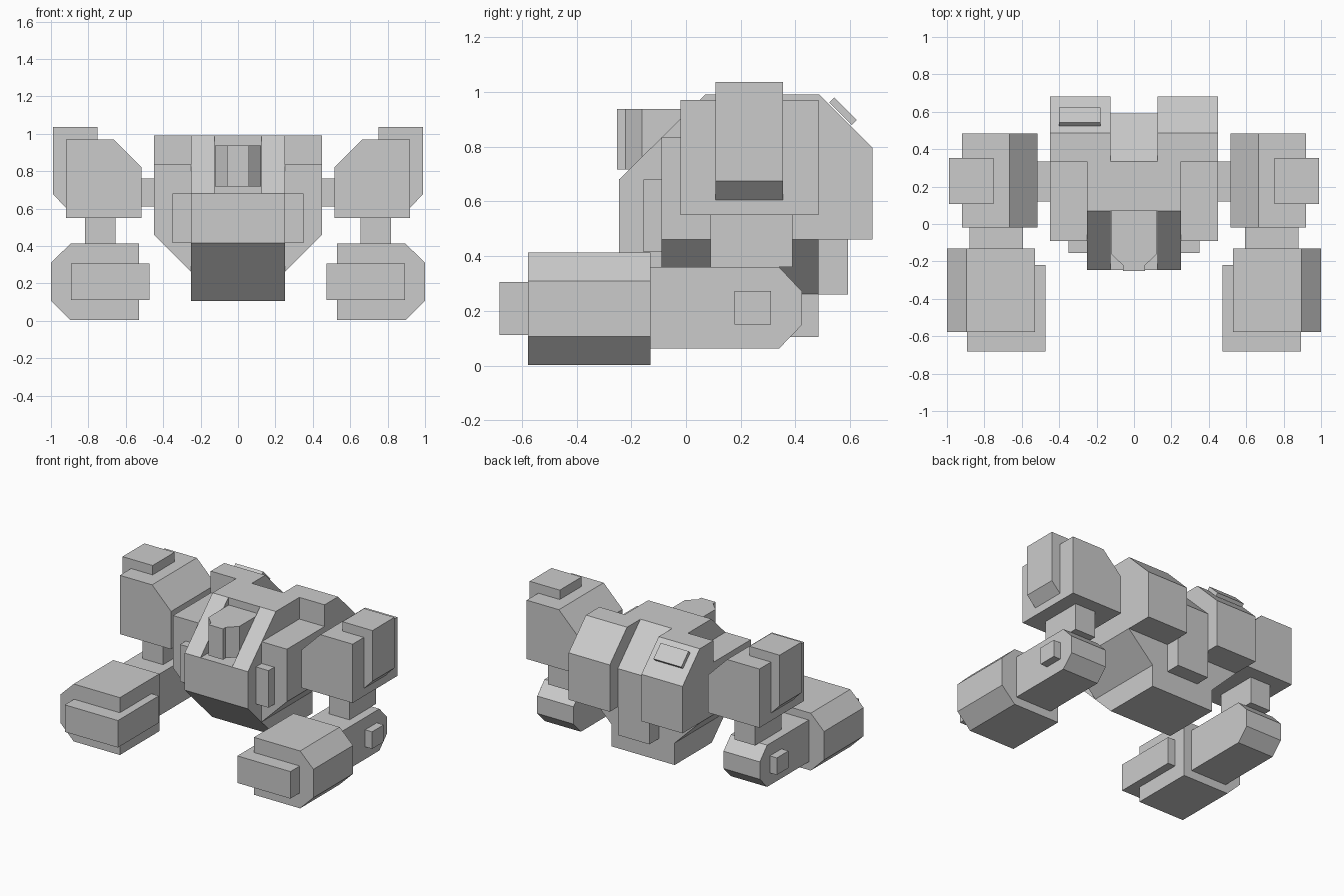
import bpy, bmesh, math
from mathutils import Matrix, Vector

if "Cube" in bpy.data.objects:
    bpy.data.objects.remove(bpy.data.objects["Cube"])


def prism(name, axis, profile, lo, hi, mirrored=False):
    """Extrude a 2D profile along x (y,z), y (x,z) or z (x,y); optionally mirror in x."""
    def place(a, b, t):
        return {'x': (t, a, b), 'y': (a, t, b), 'z': (a, b, t)}[axis]
    bm = bmesh.new()
    face = bm.faces.new([bm.verts.new(place(a, b, lo)) for a, b in profile])
    move = Vector(place(0, 0, hi - lo))
    new = bmesh.ops.extrude_face_region(bm, geom=[face])['geom']
    bmesh.ops.translate(bm, vec=move, verts=[v for v in new if isinstance(v, bmesh.types.BMVert)])
    # the extrusion keeps the starting cap when it is the only face, so close only if needed
    edges = [e for e in bm.edges if e.is_boundary]
    if edges:
        bmesh.ops.holes_fill(bm, edges=edges)
    if mirrored:
        dup = bmesh.ops.duplicate(bm, geom=bm.verts[:] + bm.edges[:] + bm.faces[:])['geom']
        for v in dup:
            if isinstance(v, bmesh.types.BMVert):
                v.co.x = -v.co.x
    bmesh.ops.recalc_face_normals(bm, faces=bm.faces)
    mesh = bpy.data.meshes.new(name)
    bm.to_mesh(mesh)
    bm.free()
    obj = bpy.data.objects.new(name, mesh)
    bpy.context.collection.objects.link(obj)
    return obj


def box(name, x, y, z, mirrored=False):
    rect = [(y[0], z[0]), (y[1], z[0]), (y[1], z[1]), (y[0], z[1])]
    return prism(name, 'x', rect, x[0], x[1], mirrored)


# Torso: recessed centre, sloping rails either side of the head, chamfered flanks
prism("torso_core", 'x',
      [(-.245, .415), (-.245, .68), (.07, .68), (.07, .99), (.335, .99), (.592, .735),
       (.592, .26), (.485, .26), (.485, .105), (.065, .105)], -.125, .125)
prism("torso_rails", 'x',
      [(-.245, .415), (-.245, .68), (.07, .99), (.485, .99), (.485, .105), (.065, .105)],
      .125, .25, True)
prism("torso_flanks", 'y', [(.25, .262), (.45, .46), (.45, .835), (.25, .835)], -.09, .485, True)
prism("rear_pods", 'x',
      [(.335, .46), (.335, .99), (.487, .99), (.682, .795), (.682, .46)], .125, .45, True)
box("chest_side_blocks", (.25, .35), (-.155, -.09), (.415, .68), True)

# Head with stepped nose
prism("head", 'z',
      [(-.122, .07), (-.122, -.16), (-.058, -.222), (-.058, -.252),
       (.058, -.252), (.058, -.222), (.122, -.16), (.122, .07)], .717, .937)

# Hatch plate lying on the slope of one pod
plate = box("hatch_plate", (-.11, .11), (-.058, .058), (-.013, .013))
plate.matrix_world = Matrix.Translation((-.29, .574, .93)) @ Matrix.Rotation(math.radians(-45), 4, 'X')

# Shoulders
box("shoulder_joints", (.45, .515), (.12, .335), (.61, .76), True)
prism("shoulders", 'y',
      [(.515, .55), (.92, .55), (.92, .97), (.665, .97), (.515, .82)], -.02, .485, True)
prism("shoulder_plates", 'y',
      [(.75, .605), (.92, .605), (.988, .675), (.988, 1.037), (.75, 1.037)], .107, .354, True)

# Arms
box("upper_arms", (.655, .818), (.09, .39), (.36, .55), True)
prism("elbows", 'x',
      [(-.13, .062), (.34, .062), (.423, .148), (.423, .272), (.34, .36), (-.13, .36)],
      .593, .88, True)
box("elbow_studs", (.88, .935), (.178, .31), (.15, .272), True)
prism("forearms", 'y',
      [(.53, .003), (.895, .003), (1, .107), (1, .31), (.895, .413), (.53, .413)],
      -.577, -.13, True)
box("fists", (.472, .892), (-.682, -.22), (.112, .305), True)
